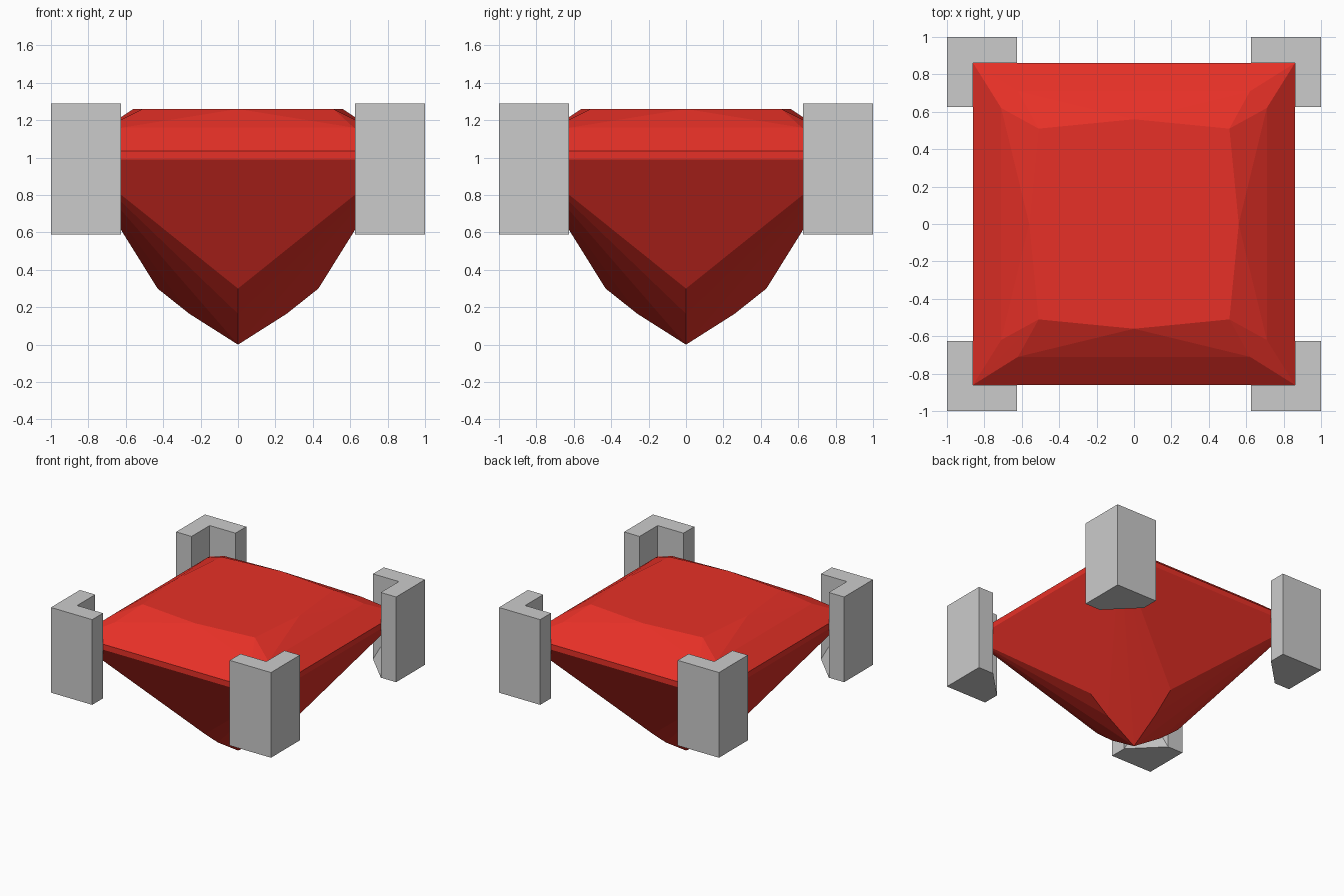
import bpy, bmesh

if "Cube" in bpy.data.objects:
    bpy.data.objects.remove(bpy.data.objects["Cube"])


def finish(name, bm):
    bmesh.ops.recalc_face_normals(bm, faces=bm.faces[:])
    mesh = bpy.data.meshes.new(name)
    bm.to_mesh(mesh)
    bm.free()
    obj = bpy.data.objects.new(name, mesh)
    bpy.context.collection.objects.link(obj)
    return obj


# Square-cut gem: the hull of one set of facet corners repeated around z
G = 0.86
quarter = [
    (0.26, 0, 0.165), (0.43, 0, 0.30),             # pavilion ridge
    (G, G, 0.99), (G, G, 1.035),                   # girdle corner
    (0.71, 0.62, 1.16), (0.62, 0.71, 1.16),        # crown facets
    (0.51, 0.51, 1.26), (0.56, 0, 1.26),           # table
]
bm = bmesh.new()
bm.verts.new((0, 0, 0))
for x, y, z in quarter:
    for c, s in ((1, 0), (0, 1), (-1, 0), (0, -1)):
        bm.verts.new((c * x - s * y, s * x + c * y, z))
bmesh.ops.convex_hull(bm, input=bm.verts[:])
bmesh.ops.dissolve_limit(bm, angle_limit=0.01, verts=bm.verts[:], edges=bm.edges[:])
gem = finish("gem", bm)
red = bpy.data.materials.new("red_gem")
red.diffuse_color = (0.8, 0.03, 0.02, 1)
red.use_nodes = True
red.node_tree.nodes["Principled BSDF"].inputs["Base Color"].default_value = red.diffuse_color
gem.data.materials.append(red)

# Corner prongs: L-shaped above, with a sloped seat under the gem corner
A, Z0, Z1 = 0.625, 0.59, 1.29
outline = [(1, 1), (A, 1), (A, G), (G, A), (1, A)]
bm = bmesh.new()
low = [bm.verts.new((x, y, Z0)) for x, y in outline]
top = [bm.verts.new((x, y, Z1)) for x, y in outline]
seat = bm.verts.new((G, G, 0.99))
notch = bm.verts.new((G, G, Z1))
bm.faces.new(low)
bm.faces.new((top[0], top[1], top[2], notch))
bm.faces.new((top[0], notch, top[3], top[4]))
for i, j in ((0, 1), (1, 2), (3, 4), (4, 0)):
    bm.faces.new((low[i], low[j], top[j], top[i]))
bm.faces.new((low[2], low[3], seat))
bm.faces.new((low[2], seat, notch, top[2]))
bm.faces.new((low[3], top[3], notch, seat))
prongs = finish("corner_prongs", bm)
mirror = prongs.modifiers.new("Mirror", 'MIRROR')
mirror.use_axis = (True, True, False)
mirror.use_mirror_merge = False
